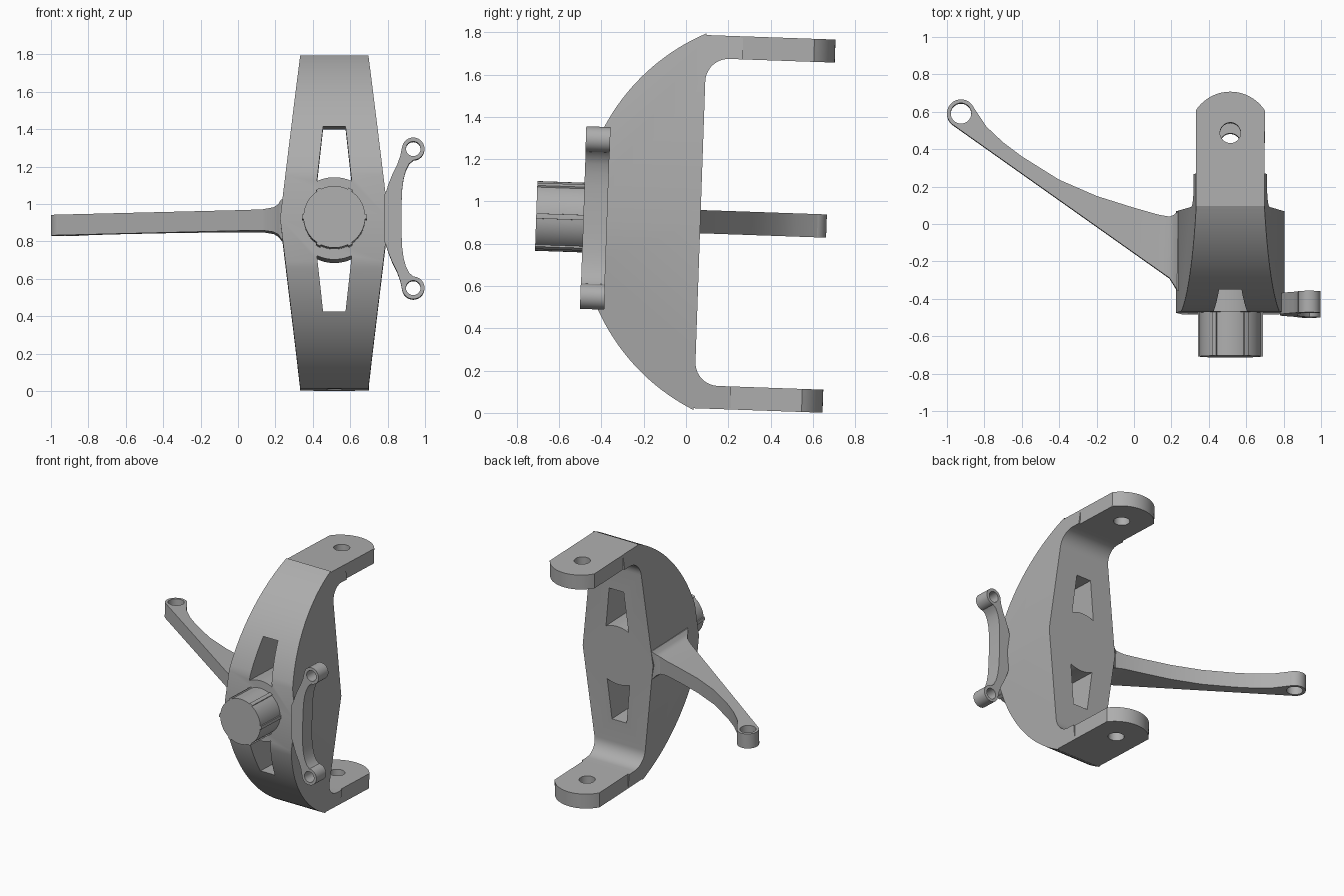
import bpy, bmesh, math
from mathutils import Vector

if "Cube" in bpy.data.objects:
    bpy.data.objects.remove(bpy.data.objects["Cube"], do_unlink=True)

CX = 0.515            # centre line of the upright
TILT = math.radians(-2)
parts = []

metal = bpy.data.materials.new("cast_grey")
metal.use_nodes = True
grey = (0.42, 0.42, 0.42, 1)
metal.diffuse_color = grey
metal.node_tree.nodes["Principled BSDF"].inputs["Base Color"].default_value = grey


def finish(name, bm, cutter=False):
    bmesh.ops.remove_doubles(bm, verts=bm.verts, dist=1e-5)
    bmesh.ops.recalc_face_normals(bm, faces=bm.faces)
    mesh = bpy.data.meshes.new(name)
    bm.to_mesh(mesh)
    bm.free()
    mesh.materials.append(metal)
    obj = bpy.data.objects.new(name, mesh)
    bpy.context.collection.objects.link(obj)
    obj.location = (0, 0, 0.907)
    obj.rotation_euler = (TILT, 0, 0)
    obj.hide_render = cutter
    if not cutter:
        parts.append(obj)
    return obj


def prism(name, outline, axis, low, high, cutter=False):
    """Extrude an outline along z (outline in x, y) or y (outline in x, z)."""
    bm = bmesh.new()
    rings = [[bm.verts.new((u, v, w) if axis == "z" else (u, w, v)) for u, v in outline]
             for w in (low, high)]
    for ring in rings:
        bm.faces.new(ring)
    n = len(outline)
    for i in range(n):
        j = (i + 1) % n
        bm.faces.new((rings[0][i], rings[0][j], rings[1][j], rings[1][i]))
    return finish(name, bm, cutter)


def arc(u, v, r, start=0, end=360, steps=40):
    full = end - start == 360
    count = steps if full else steps + 1
    angles = [math.radians(start + (end - start) * i / steps) for i in range(count)]
    return [(u + r * math.cos(a), v + r * math.sin(a)) for a in angles]


def cut(targets, cutter):
    for obj in targets:
        mod = obj.modifiers.new("cut", "BOOLEAN")
        mod.operation = "DIFFERENCE"
        mod.solver = "EXACT"
        mod.object = cutter
        bpy.context.view_layer.update()
        result = obj.evaluated_get(bpy.context.evaluated_depsgraph_get())
        mesh = bpy.data.meshes.new_from_object(result)
        obj.modifiers.clear()
        obj.data = mesh
    bpy.data.objects.remove(cutter, do_unlink=True)


# Upright: half of the C-shaped side profile, width tapering with height
centre_y, radius = 0.481, 0.983
profile = [(0.068, 0)] + arc(0.178, 0.664, 0.11, 180, 90, 10)
profile += [(0.24, 0.774), (0.24, 0.883), (0.049, 0.883)]
profile += arc(centre_y, 0, radius, 115, 166.5, 24) + [(-0.475, 0)]
bm = bmesh.new()
for sign in (1, -1):
    sides = []
    for side in (1, -1):
        ring = [bm.verts.new((CX + side * (0.29 - 0.121 * z), y, sign * z)) for y, z in profile]
        bm.faces.new(ring)
        sides.append(ring)
    for i in range(len(profile) - 1):
        bm.faces.new((sides[0][i], sides[0][i + 1], sides[1][i + 1], sides[1][i]))
upright = finish("upright", bm)

# Tapered windows above and below the hub, rounded next to it
for sign in (1, -1):
    window = arc(CX, 0, 0.22, 65, 115, 12) + [(CX - 0.06, 0.495), (CX + 0.06, 0.495)]
    cut([upright], prism("window_cutter", [(x, sign * z) for x, z in window], "y", -0.8, 0.4, True))

# Rounded joint lugs with pin holes
lug = [(CX + 0.184, 0.23)] + arc(CX, 0.457, 0.22, 33.2, 146.8, 20) + [(CX - 0.184, 0.23)]
for name, low in (("upper_lug", 0.774), ("lower_lug", -0.883)):
    obj = prism(name, lug, "z", low, low + 0.109)
    cut([obj], prism("pin_cutter", arc(CX, 0.457, 0.055), "z", low - 0.1, low + 0.2, True))

# Hub spindle with six narrow ridges
spindle = []
for k in range(6):
    spindle += arc(CX, 0, 0.174, 60 * k - 4, 60 * k + 4, 3)
    spindle += arc(CX, 0, 0.165, 60 * k + 4.3, 60 * k + 55.7, 10)
prism("hub_spindle", spindle, "y", -0.709, -0.45)

# Steering arm: straight lower edge, curved upper edge, flared root
stations = [(-0.868, 0.638, -0.968, 0.055), (-0.79, 0.52, -0.85, 0.055), (-0.7, 0.435, -0.73, 0.055),
            (-0.6, 0.36, -0.62, 0.055), (-0.4, 0.235, -0.4, 0.055), (-0.2, 0.148, -0.2, 0.055),
            (0, 0.085, 0, 0.055), (0.13, 0.048, 0.13, 0.056), (0.19, 0.037, 0.19, 0.066),
            (0.215, 0.047, 0.215, 0.08), (0.236, 0.066, 0.23, 0.105), (0.3, 0.066, 0.3, 0.105)]
bm = bmesh.new()
rings = []
for xu, yu, xl, h in stations:
    yl = 0.529 - 0.708 * (xl + 0.968) - max(0, min(xl, 0.235) - 0.19) * 0.9
    rings.append([bm.verts.new(p) for p in ((xu, yu, h), (xl, yl, h), (xl, yl, -h), (xu, yu, -h))])
for a, b in zip(rings, rings[1:]):
    for i in range(4):
        j = (i + 1) % 4
        bm.faces.new((a[i], a[j], b[j], b[i]))
bm.faces.new(rings[0])
bm.faces.new(rings[-1])
steering_arm = finish("steering_arm", bm)
arm_eye = prism("steering_arm_eye", arc(-0.925, 0.59, 0.075), "z", -0.055, 0.055)
cut([steering_arm, arm_eye],
    prism("eye_cutter", arc(-0.925, 0.59, 0.055), "z", -0.2, 0.2, True))

# Brake bracket: curved plate on the left side with an eye at each end
half = [(0.874, 0.06), (0.877, 0.15), (0.885, 0.21), (0.897, 0.255), (0.915, 0.292), (0.94, 0.313),
        (0.937, 0.372), (0.878, 0.385), (0.868, 0.335), (0.85, 0.285), (0.825, 0.235),
        (0.805, 0.185), (0.792, 0.145), (0.78, 0.12)]
outline = half + [(x, -z) for x, z in reversed(half)]
bracket = prism("brake_bracket", outline, "y", -0.486, -0.373)
for name, z in (("upper_bracket_eye", 0.372), ("lower_bracket_eye", -0.372)):
    eye = prism(name, arc(0.937, z, 0.06), "y", -0.487, -0.372)
    cut([bracket, eye], prism("bolt_cutter", arc(0.937, z, 0.039), "y", -0.7, -0.2, True))

# Smooth the curved surfaces, keeping hard edges
bpy.ops.object.select_all(action="DESELECT")
for obj in parts:
    obj.select_set(True)
bpy.context.view_layer.objects.active = upright
bpy.ops.object.shade_smooth_by_angle(angle=math.radians(30))
